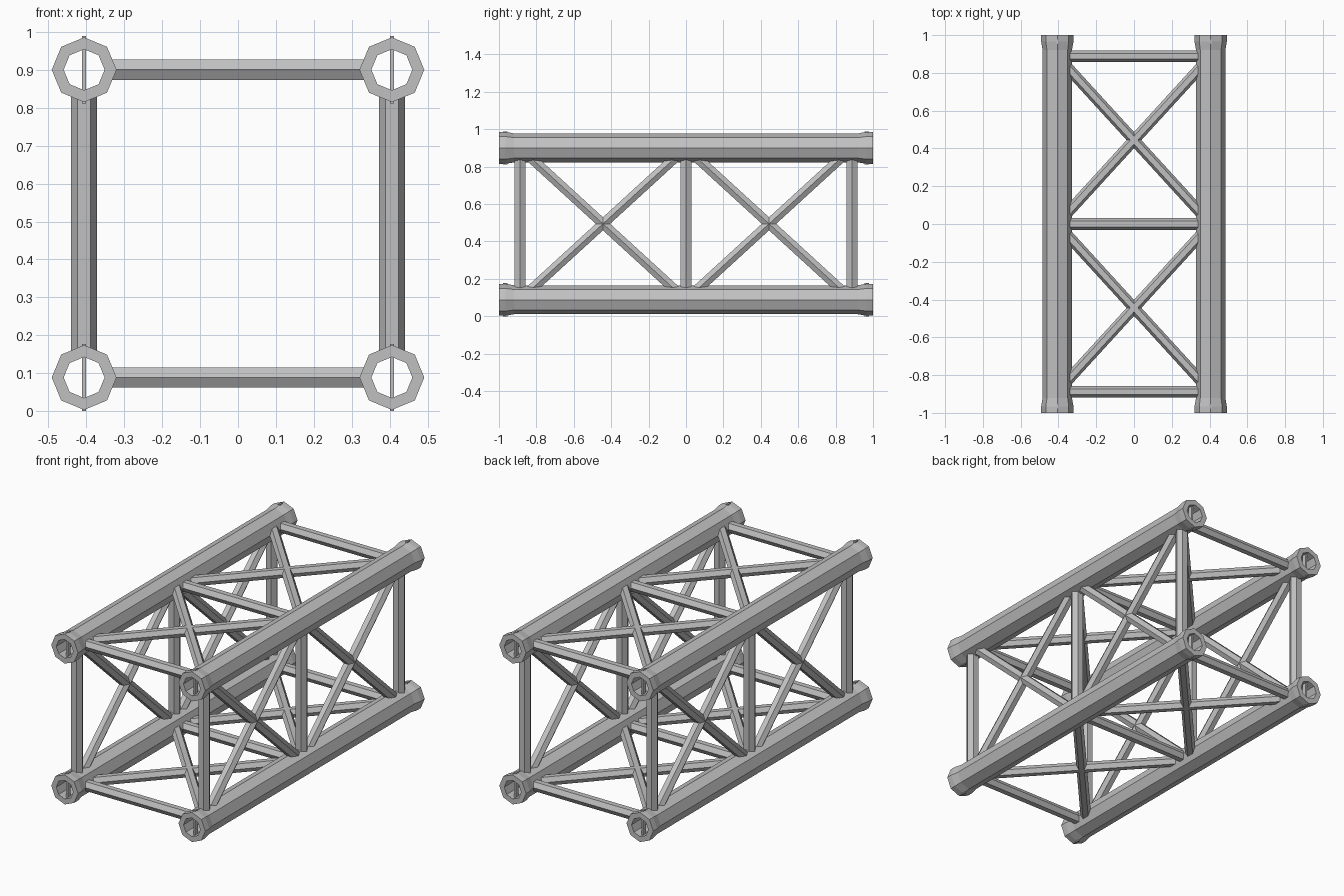
import bpy, bmesh, math
from mathutils import Vector

if "Cube" in bpy.data.objects:
    bpy.data.objects.remove(bpy.data.objects["Cube"], do_unlink=True)

metal = bpy.data.materials.new("grey metal")
metal.use_nodes = True
grey = (0.53, 0.53, 0.53, 1)
metal.diffuse_color = grey
metal.node_tree.nodes["Principled BSDF"].inputs["Base Color"].default_value = grey

HALF = 0.406            # chord offset from the truss axis
MID = 0.4945            # height of the truss axis
NODE = 0.888            # distance of the end frames from the middle
CUT = HALF - 0.062      # struts end inside the chord walls


def finish(bm, name):
    bmesh.ops.recalc_face_normals(bm, faces=bm.faces)
    mesh = bpy.data.meshes.new(name)
    bm.to_mesh(mesh)
    bm.free()
    mesh.materials.append(metal)
    obj = bpy.data.objects.new(name, mesh)
    bpy.context.collection.objects.link(obj)
    return obj


def bridge(bm, rings):
    for a, b in zip(rings, rings[1:]):
        n = len(a)
        for i in range(n):
            j = (i + 1) % n
            bm.faces.new((a[i], a[j], b[j], b[i]))


def chord(name, x, z):
    """Open octagonal tube with flared ends, turned from a closed profile."""
    outer = [(1, 0.0855), (0.965, 0.0855), (0.92, 0.0775)]
    profile = outer + [(-y, r) for y, r in reversed(outer)]
    profile += [(-1, 0.054), (1, 0.054)]
    bm = bmesh.new()
    rings = [[bm.verts.new((x + r * math.cos(k * math.tau / 8), y,
                            z + r * math.sin(k * math.tau / 8)))
              for k in range(8)] for y, r in profile]
    bridge(bm, rings + rings[:1])
    finish(bm, name)


def strut(name, across, normal, offset, y0, y1, radius):
    """Hexagonal bar between two chords, mitred parallel to them."""
    centre = Vector((0, 0, MID)) + normal * offset
    path = across * (2 * HALF) + Vector((0, y1 - y0, 0))
    middle = centre + Vector((0, (y0 + y1) / 2, 0))
    along = path.normalized()
    side = along.cross(normal)
    # Side-frame bars point a corner outward, top and bottom bars a flat
    turn = 0 if abs(normal.x) > 0.5 else math.pi / 6
    bm = bmesh.new()
    rings = []
    for end in (-CUT, CUT):
        ring = []
        for k in range(6):
            a = turn + k * math.tau / 6
            o = (normal * math.cos(a) + side * math.sin(a)) * radius
            t = (end - o.dot(across)) / along.dot(across)
            ring.append(bm.verts.new(middle + o + along * t))
        rings.append(ring)
    bridge(bm, rings)
    for ring in rings:
        bm.faces.new(ring)
    finish(bm, name)


def pin(name, x, y, z):
    """Thin locking pin crossing the bore of a chord end."""
    bm = bmesh.new()
    bmesh.ops.create_cube(bm, size=1)
    bmesh.ops.scale(bm, vec=(0.011, 0.024, 0.177), verts=bm.verts)
    bmesh.ops.translate(bm, vec=(x, y, z), verts=bm.verts)
    finish(bm, name)


# Four main tubes and their end pins
for sx, lr in ((-1, "right"), (1, "left")):
    for sz, tb in ((-1, "lower"), (1, "upper")):
        x, z = sx * HALF, MID + sz * HALF
        chord(f"{tb}_{lr}_chord", x, z)
        for sy, fb in ((-1, "front"), (1, "back")):
            pin(f"{tb}_{lr}_{fb}_pin", x, sy * 0.966, z)

# Four lattice faces: straight bars and crossed braces
X, Z = Vector((1, 0, 0)), Vector((0, 0, 1))
faces = (("right", Z, -X, 0.034, 0.03), ("left", Z, X, 0.034, 0.03),
         ("bottom", X, -Z, 0.031, 0.029), ("top", X, Z, 0.031, 0.029))
for face, across, normal, bar_r, brace_r in faces:
    for label, y in (("front", -NODE), ("middle", 0), ("back", NODE)):
        strut(f"{face}_{label}_bar", across, normal, HALF, y, y, bar_r)
    for label, y in (("front", -NODE), ("back", NODE)):
        strut(f"{face}_{label}_brace_a", across, normal, HALF, 0, y, brace_r)
        strut(f"{face}_{label}_brace_b", across, normal, HALF, y, 0, brace_r)
